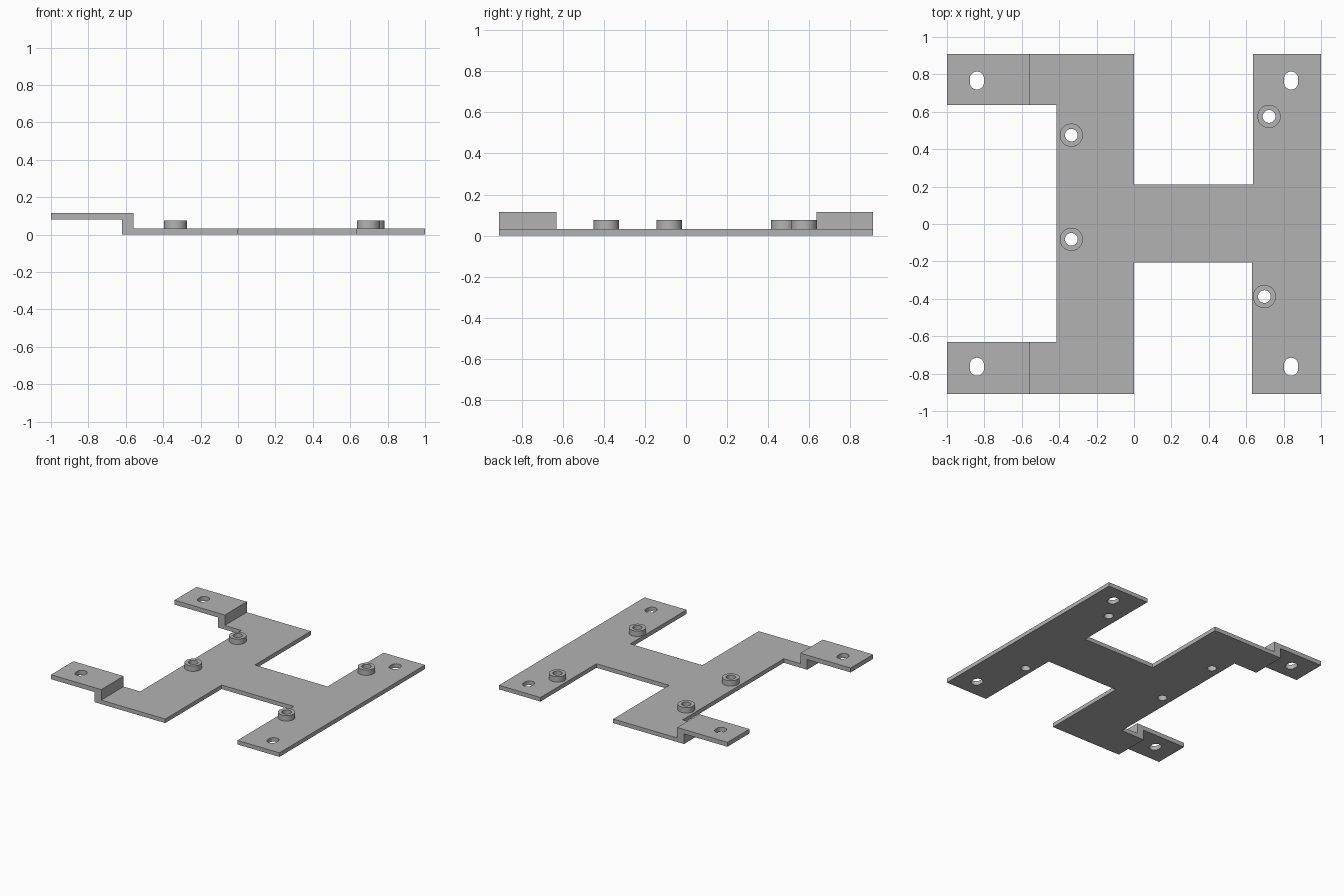
import bpy, bmesh
from math import cos, sin, pi

cube = bpy.data.objects.get("Cube")
if cube:
    bpy.data.objects.remove(cube)

grey = bpy.data.materials.new("plain grey")
grey.use_nodes = True
grey.diffuse_color = (0.45, 0.45, 0.45, 1)
grey.node_tree.nodes["Principled BSDF"].inputs["Base Color"].default_value = (0.45, 0.45, 0.45, 1)

SHEET = 0.032      # sheet thickness
BOSS_TOP = 0.075
HOLE_R = 0.034


def circle(x, y, r, stretch=0.0, n=48):
    """Round loop; stretch pulls the halves apart in y to form a slot."""
    pts = []
    for i in range(n):
        a = 2 * pi * (i + 0.5) / n
        shift = stretch if sin(a) > 0 else -stretch
        pts.append((x + r * cos(a), y + r * sin(a) + shift))
    return pts


def prism(name, loops, z0, z1):
    """Extrude a filled outline with holes from z0 to z1."""
    curve = bpy.data.curves.new(name, "CURVE")
    curve.dimensions = "2D"
    curve.fill_mode = "BOTH"
    curve.extrude = (z1 - z0) / 2
    for loop in loops:
        spline = curve.splines.new("POLY")
        spline.points.add(len(loop) - 1)
        for point, (x, y) in zip(spline.points, loop):
            point.co = (x, y, 0, 1)
        spline.use_cyclic_u = True
    temp = bpy.data.objects.new(name + " curve", curve)
    bpy.context.collection.objects.link(temp)
    graph = bpy.context.evaluated_depsgraph_get()
    mesh = bpy.data.meshes.new_from_object(temp.evaluated_get(graph))
    bpy.data.objects.remove(temp)
    bm = bmesh.new()
    bm.from_mesh(mesh)
    bmesh.ops.remove_doubles(bm, verts=bm.verts, dist=1e-5)
    bmesh.ops.translate(bm, verts=bm.verts, vec=(0, 0, (z0 + z1) / 2))
    bmesh.ops.recalc_face_normals(bm, faces=bm.faces)
    bm.to_mesh(mesh)
    bm.free()
    return add(name, mesh)


def add(name, mesh):
    mesh.materials.clear()
    mesh.materials.append(grey)
    obj = bpy.data.objects.new(name, mesh)
    bpy.context.collection.objects.link(obj)
    return obj


def smooth(obj):
    bpy.ops.object.select_all(action="DESELECT")
    obj.select_set(True)
    bpy.context.view_layer.objects.active = obj
    bpy.ops.object.shade_smooth_by_angle(angle=pi / 6)


# Bent sheet: stepped side profile swept across the depth
profile = [(-1.1, 0.08), (-0.62, 0.08), (-0.62, 0), (1.1, 0),
           (1.1, SHEET), (-0.56, SHEET), (-0.56, 0.115), (-1.1, 0.115)]
bm = bmesh.new()
face = bm.faces.new([bm.verts.new((x, -1, z)) for x, z in profile])
swept = bmesh.ops.extrude_face_region(bm, geom=[face])["geom"]
bmesh.ops.translate(bm, vec=(0, 2, 0),
                    verts=[v for v in swept if isinstance(v, bmesh.types.BMVert)])
bmesh.ops.recalc_face_normals(bm, faces=bm.faces)
mesh = bpy.data.meshes.new("bracket plate")
bm.to_mesh(mesh)
bm.free()
plate = add("bracket plate", mesh)

# Plan outline with mounting slots and boss holes
outline = [(-1, -0.91), (0, -0.91), (0, -0.205), (0.632, -0.205), (0.632, -0.91),
           (1, -0.91), (1, 0.91), (0.637, 0.91), (0.637, 0.21), (0, 0.21),
           (0, 0.91), (-1, 0.91), (-1, 0.635), (-0.415, 0.635),
           (-0.415, -0.63), (-1, -0.63)]
bosses = {"back left boss": (0.722, 0.575), "front left boss": (0.697, -0.388),
          "back right boss": (-0.335, 0.475), "front right boss": (-0.335, -0.082)}
slots = [circle(x, y, 0.038, 0.01) for x in (-0.84, 0.84) for y in (-0.763, 0.767)]
holes = [circle(x, y, HOLE_R) for x, y in bosses.values()]
cutter = prism("outline cutter", [outline] + slots + holes, -0.1, 0.3)
cutter.hide_render = True

# Trim the bent sheet to the plan outline
trim = plate.modifiers.new("trim", "BOOLEAN")
trim.operation = "INTERSECT"
trim.solver = "EXACT"
trim.object = cutter
graph = bpy.context.evaluated_depsgraph_get()
trimmed = bpy.data.meshes.new_from_object(plate.evaluated_get(graph))
plate.modifiers.clear()
plate.data = trimmed
bpy.data.objects.remove(cutter)
smooth(plate)

# Raised ring bosses
for name, (x, y) in bosses.items():
    ring = prism(name, [circle(x, y, 0.062), circle(x, y, HOLE_R)], SHEET, BOSS_TOP)
    smooth(ring)
